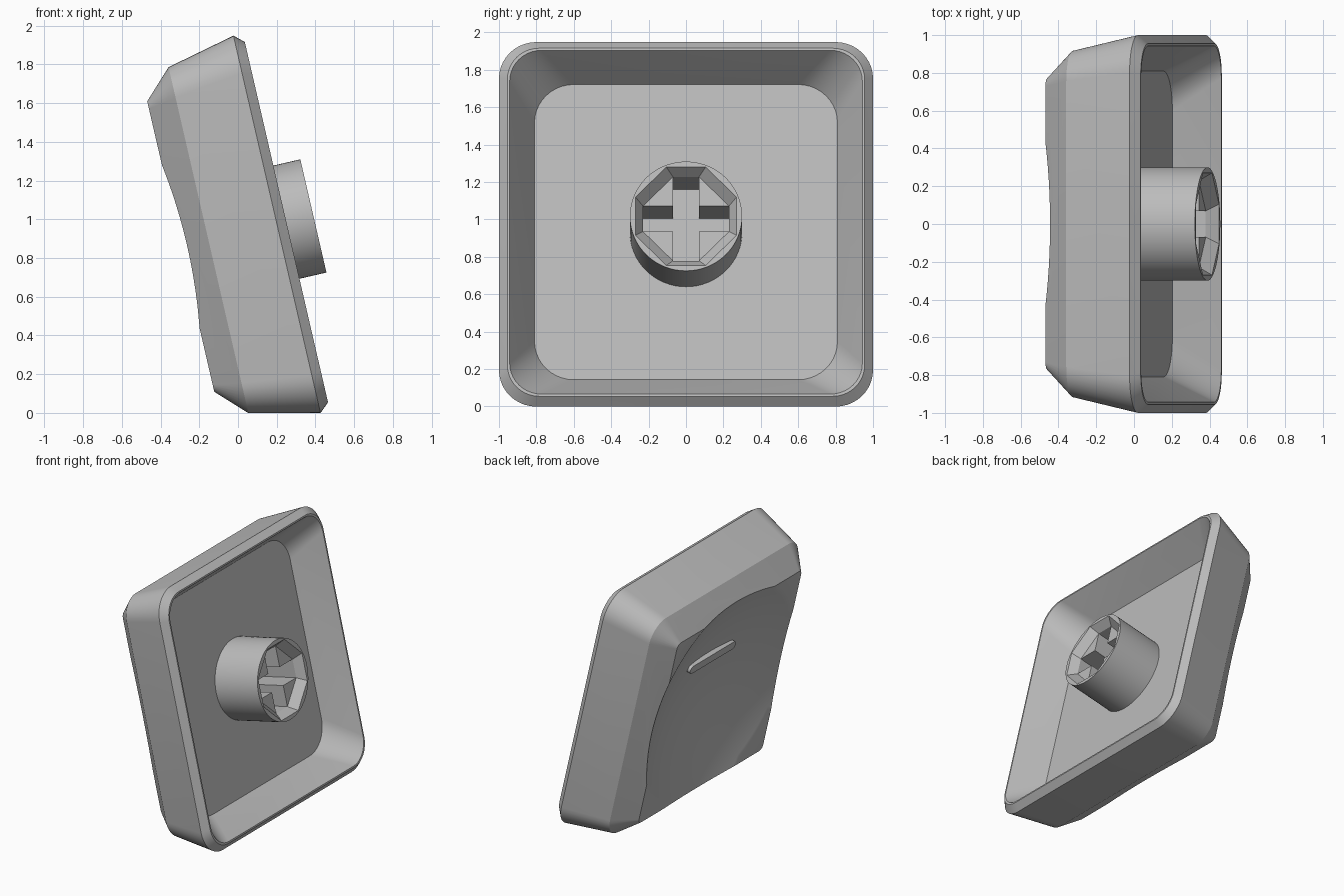
import bpy, bmesh, math
from mathutils import Matrix

if "Cube" in bpy.data.objects:
    bpy.data.objects.remove(bpy.data.objects["Cube"])

# Local frame: a = width, b = height along the cap, w = out of the open side
T = math.radians(13)
S, C = math.sin(T), math.cos(T)
FRAME = Matrix(((0, -S, C, 0.25), (1, 0, 0, 0), (0, C, S, 0.985), (0, 0, 0, 1)))

grey = bpy.data.materials.new("plain_grey")
grey.diffuse_color = (0.5, 0.5, 0.5, 1)
grey.use_nodes = True
grey.node_tree.nodes["Principled BSDF"].inputs["Base Color"].default_value = grey.diffuse_color


def rounded_square(h, r, n=10):
    pts = []
    for q, (sx, sy) in enumerate(((1, 1), (-1, 1), (-1, -1), (1, -1))):
        for i in range(n + 1):
            t = math.pi / 2 * (q + i / n)
            pts.append((sx * (h - r) + r * math.cos(t), sy * (h - r) + r * math.sin(t)))
    return pts


def circle(r, n=64):
    return [(r * math.cos(2 * math.pi * i / n), r * math.sin(2 * math.pi * i / n)) for i in range(n)]


def octagon(h, k):
    return [(h, -k), (h, k), (k, h), (-k, h), (-h, k), (-h, -k), (-k, -h), (k, -h)]


def cross(h, k):
    return [(h, -k), (h, k), (k, k), (k, h), (-k, h), (-k, k),
            (-h, k), (-h, -k), (-k, -k), (-k, -h), (k, -h), (k, -k)]


def loft(name, rings):
    """Closed skin through (outline, w) rings, capped at both ends."""
    bm = bmesh.new()
    loops = [[bm.verts.new((x, y, w)) for x, y in pts] for pts, w in rings]
    n = len(loops[0])
    for lo, hi in zip(loops, loops[1:]):
        for i in range(n):
            j = (i + 1) % n
            bm.faces.new((lo[i], lo[j], hi[j], hi[i]))
    bm.faces.new(loops[0][::-1])
    bm.faces.new(loops[-1])
    bmesh.ops.recalc_face_normals(bm, faces=bm.faces)
    return finish(name, bm)


def finish(name, bm):
    me = bpy.data.meshes.new(name)
    bm.to_mesh(me)
    bm.free()
    me.materials.append(grey)
    ob = bpy.data.objects.new(name, me)
    bpy.context.collection.objects.link(ob)
    ob.matrix_world = FRAME
    return ob


def activate(ob):
    bpy.ops.object.select_all(action='DESELECT')
    ob.select_set(True)
    bpy.context.view_layer.objects.active = ob


def cut(ob, cutter):
    bpy.context.view_layer.update()
    m = ob.modifiers.new("cut", 'BOOLEAN')
    m.operation, m.solver, m.object = 'DIFFERENCE', 'EXACT', cutter
    activate(ob)
    bpy.ops.object.modifier_apply(modifier=m.name)
    bpy.data.objects.remove(cutter)


def smooth(ob):
    activate(ob)
    bpy.ops.object.shade_smooth_by_angle(angle=math.radians(30))


# Cap shell: chamfered top, sloping sides, bevelled rim and hollow inside
shell = loft("cap_shell", [
    (rounded_square(0.77, 0.04), -0.56),
    (rounded_square(0.917, 0.16), -0.413),
    (rounded_square(1.0, 0.2), -0.05),
    (rounded_square(0.955, 0.17), 0.0),
    (rounded_square(0.943, 0.17), 0.0),
    (rounded_square(0.81, 0.21), -0.235)])

# Spherical dish in the top
R, DISH = 2.2, -0.375
bm = bmesh.new()
bmesh.ops.create_uvsphere(bm, u_segments=64, v_segments=128, radius=R,
                          matrix=Matrix.Translation((0, 0, DISH - R)))
cut(shell, finish("dish_cutter", bm))
smooth(shell)

# Stem with an octagonal lead-in and a cross socket
stem = loft("stem", [(circle(0.3), -0.245), (circle(0.3), 0.143)])
cut(stem, loft("lead_in_cutter", [(octagon(0.23, 0.07), 0.08), (octagon(0.27, 0.105), 0.143),
                                  (octagon(0.27, 0.105), 0.2)]))
cut(stem, loft("socket_cutter", [(cross(0.23, 0.07), -0.22), (cross(0.23, 0.07), 0.09)]))
smooth(stem)

# Raised finger bar on the dish
bar = []
for side in (1, -1):
    for i in range(13):
        t = -math.pi / 2 + math.pi * i / 12
        bar.append((side * (0.25 + 0.032 * math.cos(t)), 0.27 + side * 0.032 * math.sin(t)))
finger_bar = loft("finger_bar", [(bar, -0.435), (bar, -0.37)])
smooth(finger_bar)
